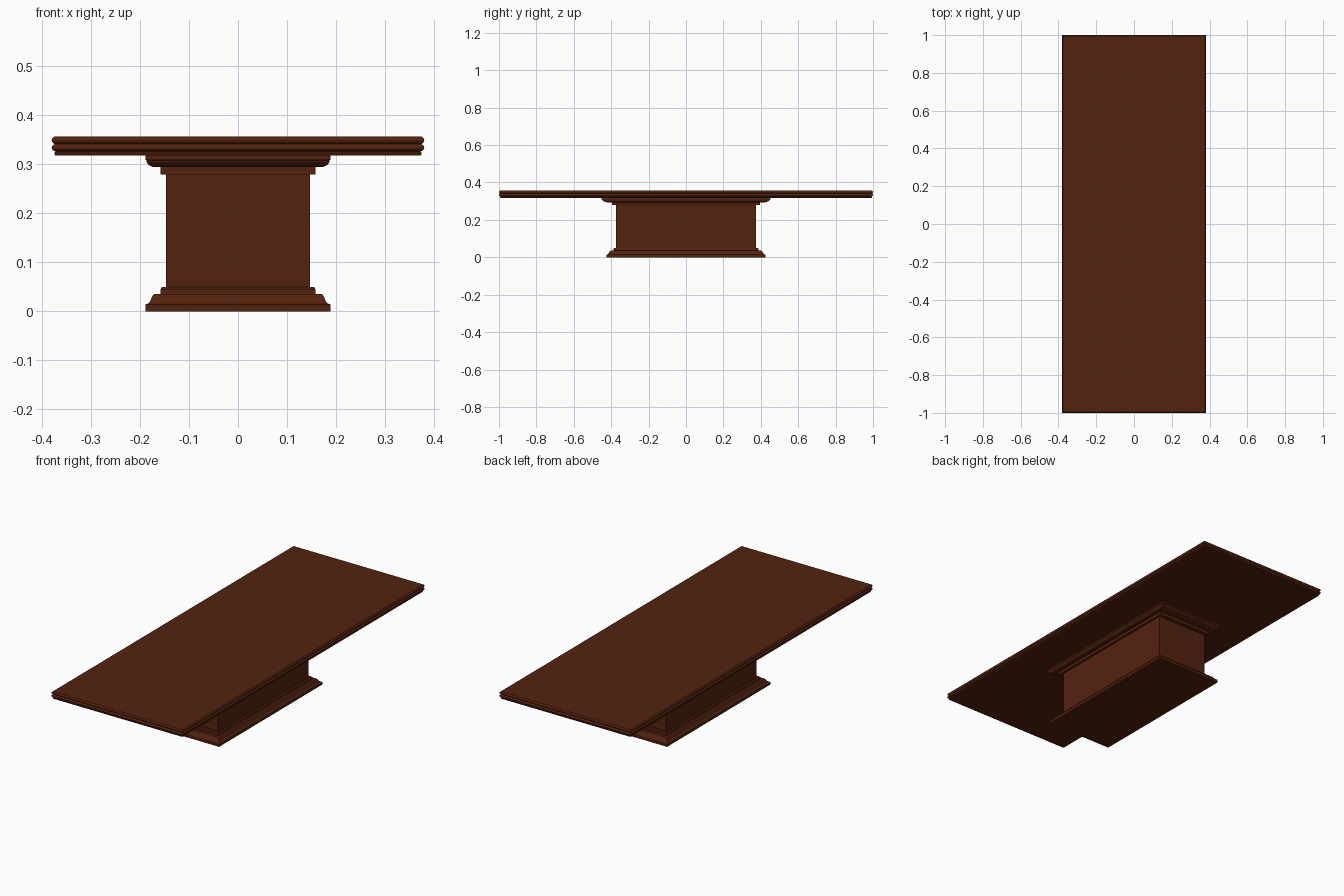
import bpy, bmesh, math

if "Cube" in bpy.data.objects:
    bpy.data.objects.remove(bpy.data.objects["Cube"])

wood = bpy.data.materials.new("dark_brown_wood")
wood.diffuse_color = (0.088, 0.016, 0.0045, 1)
wood.use_nodes = True
wood.node_tree.nodes["Principled BSDF"].inputs["Base Color"].default_value = wood.diffuse_color


def moulding(name, hx, hy, profile, y_stretch=1.0):
    """Rectangular lofted block; profile is (outward offset, z) from bottom to top."""
    bm = bmesh.new()
    rings = []
    for off, z in profile:
        x, y = hx + off, hy + off * y_stretch
        rings.append([bm.verts.new((sx * x, sy * y, z))
                      for sx, sy in ((-1, -1), (1, -1), (1, 1), (-1, 1))])
    for a, b in zip(rings, rings[1:]):
        for i in range(4):
            j = (i + 1) % 4
            bm.faces.new((a[i], a[j], b[j], b[i]))
    bm.faces.new(rings[0][::-1])
    bm.faces.new(rings[-1])
    me = bpy.data.meshes.new(name)
    bm.to_mesh(me)
    bm.free()
    me.materials.append(wood)
    ob = bpy.data.objects.new(name, me)
    bpy.context.collection.objects.link(ob)
    return ob


def arc(cx, cz, rx, rz, a0, a1, n=5):
    """Points on an elliptical arc, angles in degrees."""
    return [(cx + rx * math.cos(math.radians(a0 + (a1 - a0) * i / n)),
             cz + rz * math.sin(math.radians(a0 + (a1 - a0) * i / n))) for i in range(n + 1)]


# Stepped foot with a sloped shoulder
moulding("base_plinth", 0.147, 0.374,
         [(0.042, 0), (0.042, 0.014), (0.036, 0.016), (0.033, 0.019)]
         + [(0.027, 0.032), (0.024, 0.035), (0.011, 0.035),
            (0.011, 0.045), (0.008, 0.050), (0, 0.050)], 1.24)

# Plain pedestal
moulding("pedestal", 0.147, 0.374, [(0, 0.048), (0, 0.282)])

# Crown under the top: neck band, then a rounded flare
moulding("crown_moulding", 0.147, 0.374,
         [(0, 0.279), (0.011, 0.279), (0.011, 0.294), (0.027, 0.294)]
         + arc(0.024, 0.308, 0.016, 0.013, -75, 0)
         + [(0.042, 0.309), (0.042, 0.319)], 1.85)

# Table top with a double rounded edge and a small lip below
moulding("table_top", 0.38, 1.0,
         [(-0.012, 0.318), (-0.007, 0.318), (-0.005, 0.323), (-0.008, 0.326), (-0.003, 0.328)]
         + arc(-0.004, 0.334, 0.004, 0.005, -60, 60, 4)
         + [(-0.006, 0.341), (-0.003, 0.343)]
         + arc(-0.004, 0.349, 0.004, 0.005, -60, 60, 4)
         + [(-0.005, 0.356)])
